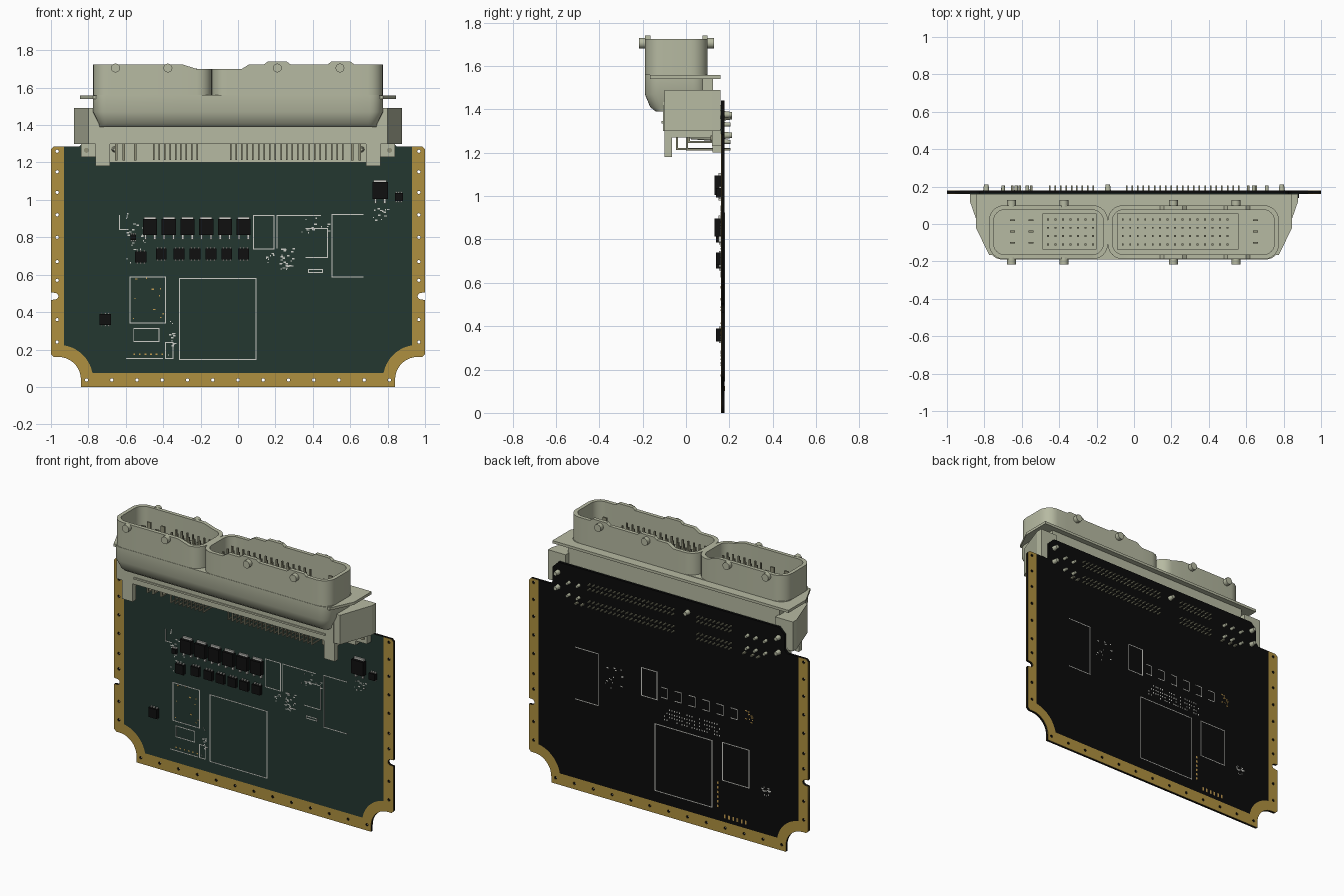
import bpy, bmesh, math, random
from mathutils import Vector, Matrix

random.seed(4)
if "Cube" in bpy.data.objects:
    bpy.data.objects.remove(bpy.data.objects["Cube"])


def mat(name, rgb):
    m = bpy.data.materials.new(name)
    m.use_nodes = True
    m.diffuse_color = (*rgb, 1)
    b = m.node_tree.nodes["Principled BSDF"]
    b.inputs["Base Color"].default_value = (*rgb, 1)
    b.inputs["Roughness"].default_value = 0.7
    return m


GREEN = mat("board green", (0.017, 0.038, 0.030))
GOLD = mat("border gold", (0.43, 0.28, 0.05))
BLACK = mat("board black", (0.003, 0.003, 0.003))
CHIP = mat("chip black", (0.005, 0.005, 0.005))
BEIGE = mat("housing beige", (0.47, 0.49, 0.36))
WHITE = mat("print white", (0.62, 0.62, 0.58))
TIN = mat("pin metal", (0.28, 0.28, 0.19))
PAD = mat("pad orange", (0.55, 0.33, 0.08))


def finish(name, bm, material, smooth=False):
    bmesh.ops.recalc_face_normals(bm, faces=bm.faces)
    me = bpy.data.meshes.new(name)
    bm.to_mesh(me)
    bm.free()
    ob = bpy.data.objects.new(name, me)
    bpy.context.collection.objects.link(ob)
    me.materials.append(material)
    if smooth:
        bpy.ops.object.select_all(action='DESELECT')
        ob.select_set(True)
        bpy.context.view_layer.objects.active = ob
        bpy.ops.object.shade_smooth_by_angle(angle=math.radians(35))
    return ob


def boxes(name, items, material):
    """One object made of boxes (x0, x1, y0, y1, z0, z1)."""
    bm = bmesh.new()
    for x0, x1, y0, y1, z0, z1 in items:
        m = Matrix.Translation(((x0 + x1) / 2, (y0 + y1) / 2, (z0 + z1) / 2)) \
            @ Matrix.Diagonal((x1 - x0, y1 - y0, z1 - z0, 1))
        bmesh.ops.create_cube(bm, size=1, matrix=m)
    return finish(name, bm, material)


def mirrored(items):
    return items + [(-b, -a, *rest) for a, b, *rest in items]


def loft(name, loops, material, cap_start=True, smooth=True):
    bm = bmesh.new()
    rings = [[bm.verts.new(p) for p in lp] for lp in loops]
    for a, b in zip(rings, rings[1:]):
        for i in range(len(a)):
            j = (i + 1) % len(a)
            bm.faces.new((a[i], a[j], b[j], b[i]))
    bm.faces.new(rings[-1])
    if cap_start:
        bm.faces.new(rings[0])
    return finish(name, bm, material, smooth)


def rods(name, items, material, seg=12):
    """Cylinders along y: (x, z, y0, y1, r0, r1)."""
    bm = bmesh.new()
    for x, z, y0, y1, r0, r1 in items:
        m = Matrix.Translation((x, (y0 + y1) / 2, z)) @ Matrix.Rotation(-math.pi / 2, 4, 'X')
        bmesh.ops.create_cone(bm, cap_ends=True, segments=seg, radius1=r0, radius2=r1,
                              depth=y1 - y0, matrix=m)
    return finish(name, bm, material, True)


def plate(name, outlines, y0, y1, material):
    """Flat sheet in the xz plane; later outlines cut holes."""
    cu = bpy.data.curves.new(name, 'CURVE')
    cu.dimensions, cu.fill_mode, cu.extrude = '2D', 'BOTH', (y1 - y0) / 2
    for pts in outlines:
        s = cu.splines.new('POLY')
        s.points.add(len(pts) - 1)
        for p, (x, z) in zip(s.points, pts):
            p.co = (x, z, 0, 1)
        s.use_cyclic_u = True
    cu.materials.append(material)
    ob = bpy.data.objects.new(name, cu)
    bpy.context.collection.objects.link(ob)
    ob.matrix_world = Matrix.Translation((0, (y0 + y1) / 2, 0)) @ Matrix.Rotation(math.pi / 2, 4, 'X')
    bpy.ops.object.select_all(action='DESELECT')
    ob.select_set(True)
    bpy.context.view_layer.objects.active = ob
    bpy.ops.object.convert(target='MESH')


def arc(cx, cz, r, a0, a1, n=10):
    return [(cx + r * math.cos(math.radians(a0 + (a1 - a0) * i / n)),
             cz + r * math.sin(math.radians(a0 + (a1 - a0) * i / n))) for i in range(n + 1)]


def both(half):
    return half + [(-x, z) for x, z in reversed(half)]


# Circuit board with scooped corners, side notches and a raised rear tab
side = [(0.84, 0)] + arc(0.96, 0.04, 0.12, 180, 90) + [(0.985, 0.16), (1, 0.175), (1, 0.465)] \
    + arc(0.978, 0.485, 0.018, 270, 90, 6) + [(1, 0.505), (1, 1.27), (0.985, 1.285)]
tab = [(0.85, 1.285), (0.83, 1.305), (0.83, 1.40), (0.79, 1.44)]
inner = [(0.93, 1.285), (0.93, 0.222)] + arc(0.96, 0.04, 0.185, 99, 169) + [(0.778, 0.075)]
spots = [(0.135 * i, 0.037) for i in range(-6, 7)]
spots += [(s * 0.967, z) for s in (-1, 1) for z in (1.26, 1.15, 1.04, 0.92, 0.80, 0.67, 0.57, 0.36, 0.24)]
holes = [arc(x, z, 0.009, 0, 315, 7) for x, z in spots]
plate("board_core", [both(side + tab)] + holes, 0.163, 0.177, BLACK)
for nm, a, b in (("front_border", 0.1615, 0.163), ("back_border", 0.177, 0.1785)):
    plate(nm, [both(side + inner)] + holes, a, b, GOLD)
plate("front_mask", [both(inner[::-1] + tab)], 0.1615, 0.163, GREEN)
plate("back_mask", [both(inner[::-1] + tab)], 0.177, 0.1785, BLACK)


# Printed outlines on both sides
def frame(x0, x1, z0, z1, sides="lrtb", w=0.005):
    e = {"l": (x0, x0 + w, z0, z1), "r": (x1 - w, x1, z0, z1),
         "b": (x0, x1, z0, z0 + w), "t": (x0, x1, z1 - w, z1)}
    return [e[s] for s in sides]


lines = frame(-0.315, 0.098, 0.145, 0.582) + frame(-0.58, -0.385, 0.34, 0.59) \
    + frame(0.08, 0.195, 0.735, 0.92) + frame(0.5, 0.67, 0.585, 0.925, "ltb")
front_lines = lines + frame(-0.56, -0.42, 0.24, 0.315) + frame(0.205, 0.445, 0.74, 0.92, "lt") \
    + frame(0.36, 0.48, 0.69, 0.85, "rtb") + frame(0.375, 0.455, 0.61, 0.63) \
    + frame(-0.635, -0.585, 0.84, 0.92, "lb") + frame(-0.39, -0.345, 0.15, 0.24) \
    + frame(-0.60, -0.40, 0.15, 0.215, "b")
boxes("front_print", [(a, b, 0.1603, 0.1615, c, d) for a, b, c, d in front_lines], WHITE)
boxes("back_print", [(a, b, 0.1785, 0.1797, c, d) for a, b, c, d in lines], WHITE)


def specks(x0, x1, z0, z1, n, y0):
    out = []
    for _ in range(n):
        x, z = random.uniform(x0, x1), random.uniform(z0, z1)
        out.append((x, x + random.choice((0.006, 0.014)), y0, y0 + 0.0012, z, z + 0.007))
    return out


F, B = 0.1602, 0.1785
marks = specks(0.22, 0.30, 0.62, 0.74, 28, F) + specks(0.32, 0.48, 0.82, 0.90, 14, F) \
    + specks(-0.60, -0.50, 0.66, 0.93, 26, F) + specks(0.72, 0.84, 0.88, 0.95, 12, F) \
    + specks(-0.38, -0.34, 0.15, 0.36, 12, F) + specks(0.14, 0.20, 0.66, 0.71, 8, F)
marks += [(x, x + 0.007, B, B + 0.0012, z, z + 0.009)
          for x in [-0.37 + 0.018 * i for i in range(23)] for z in (0.62, 0.642, 0.664, 0.69)
          if random.random() < 0.75]
for i in range(6):
    x = -0.47 + 0.1 * i
    marks += [(x + a, x + b, B, B + 0.0012, c, d) for a, b, c, d in frame(-0.025, 0.025, 0.76, 0.83, "ltb")]
marks += specks(-0.74, -0.68, 0.32, 0.38, 12, B) + specks(0.32, 0.46, 0.72, 0.86, 14, B)
boxes("print_marks", marks, WHITE)
pads = [(-0.56 + 0.03 * i, -0.55 + 0.03 * i, F, F + 0.0012, 0.17, 0.178) for i in range(6)]
pads += [(-0.56 + 0.03 * i, -0.548 + 0.03 * i, B, B + 0.0012, 0.10, 0.125) for i in range(6)]
pads += [(-0.36, -0.348, B, B + 0.0012, 0.16 + 0.03 * i, 0.175 + 0.03 * i) for i in range(6)]
pads += specks(-0.62, -0.56, 0.76, 0.84, 10, B) + specks(-0.57, -0.40, 0.35, 0.58, 10, F)
boxes("solder_pads", pads, PAD)

# Chips: power transistors with metal tabs and leads, then small packages
chips, metal = [], []
for x, z, w, h in [(-0.47 + 0.1 * i, 0.855, 0.076, 0.085) for i in range(6)] + [(0.76, 1.05, 0.084, 0.09)]:
    chips.append((x - w / 2, x + w / 2, 0.132, 0.162, z - h / 2, z + h / 2))
    metal.append((x - w * 0.42, x + w * 0.42, 0.150, 0.1615, z + h / 2, z + h / 2 + 0.012))
    metal += [(x + d - 0.006, x + d + 0.006, 0.150, 0.1615, z - h / 2 - 0.025, z - h / 2) for d in (-0.025, 0.025)]
small = [(x, 0.71, 0.058) for x in (-0.41, -0.315, -0.23, -0.145, -0.06, 0.03)]
for x, z, w in small + [(-0.52, 0.695, 0.06), (-0.71, 0.36, 0.06), (0.86, 1.015, 0.042), (-0.56, 0.80, 0.03)]:
    chips.append((x - w / 2, x + w / 2, 0.139, 0.162, z - w / 2, z + w / 2))
    metal += [(x + d * w - 0.004, x + d * w + 0.004, 0.152, 0.1615, z - w / 2 - 0.008, z + w / 2 + 0.008)
              for d in (-0.33, 0, 0.33)]
boxes("chips", chips, CHIP)
boxes("chip_leads", metal, WHITE)

# Connector shroud: two open cups on a common rounded base
RIM = [(-1, 1.725), (-0.30, 1.725), (-0.22, 1.70), (0.02, 1.70), (0.06, 1.725), (0.14, 1.725), (0.16, 1.74),
       (0.26, 1.74), (0.28, 1.725), (0.48, 1.725), (0.50, 1.74), (0.60, 1.74), (0.62, 1.725), (1, 1.725)]


def rim(x):
    for (a, za), (b, zb) in zip(RIM, RIM[1:]):
        if a <= x <= b:
            return za + (zb - za) * (x - a) / (b - a)


def ring(x0, x1, y0, y1, r, z):
    breaks = [p[0] for p in RIM if x0 + 0.1 < p[0] < x1 - 0.1]
    pts = arc(x0 + r, y0 + r, r, 180, 270, 6) + [(b, y0) for b in breaks] + arc(x1 - r, y0 + r, r, 270, 360, 6)
    pts += arc(x1 - r, y1 - r, r, 0, 90, 6) + [(b, y1) for b in breaks[::-1]] + arc(x0 + r, y1 - r, r, 90, 180, 6)
    return [Vector((x, y, z(x) if callable(z) else z)) for x, y in pts]


t = 0.024
for nm, x0, x1 in (("right_cup", -0.775, -0.14), ("left_cup", -0.14, 0.775)):
    loft(nm, [ring(x0, x1, -0.188, 0.10, 0.08, 1.55), ring(x0, x1, -0.188, 0.10, 0.08, rim),
              ring(x0 + t, x1 - t, -0.188 + t, 0.10 - t, 0.06, rim),
              ring(x0 + t, x1 - t, -0.188 + t, 0.10 - t, 0.06, 1.58)], BEIGE, cap_start=False)
loft("shroud_base", [ring(-0.775, 0.775, -0.19, 0.10, 0.07, 1.56), ring(-0.775, 0.775, -0.19, 0.10, 0.07, 1.47),
                     ring(-0.745, 0.745, -0.165, 0.10, 0.05, 1.41),
                     ring(-0.74, 0.74, -0.14, 0.10, 0.04, 1.39)], BEIGE)
rods("locking_lugs", [(x, 1.705, -0.217, -0.18, 0.024, 0.024) for x in (-0.655, -0.375, 0.21, 0.545)]
     + [(x, 1.705, 0.09, 0.128, 0.024, 0.024) for x in (-0.655, -0.375, 0.21, 0.545)], BEIGE)

# Terminals and raised blocks inside the cups
boxes("terminal_blocks", [(-0.49, -0.20, -0.135, 0.055, 1.57, 1.60), (-0.09, 0.56, -0.135, 0.055, 1.57, 1.60)], BEIGE)
cols = [-0.46 + 0.04 * i for i in range(7)] + [-0.06 + 0.04 * i for i in range(15)]
boxes("terminals", [(x - .005, x + .005, y - .005, y + .005, 1.59, 1.66) for x in cols for y in (-0.11, -0.065, -0.02, 0.025)]
      + [(x - .014, x + .014, y - .005, y + .005, 1.57, 1.66) for x in (-0.65, -0.55, 0.65) for y in (-0.10, -0.04, 0.02)], TIN)

# Housing: body, flange, slanted end brackets, legs and board standoff
boxes("housing_body", [(-0.757, 0.757, -0.105, 0.125, 1.30, 1.545), (-0.67, 0.70, -0.112, -0.10, 1.335, 1.346)], BEIGE)


def prism(name, pts, z0, z1):
    loft(name, [[(x, y, z) for x, y in pts] for z in (z0, z1)], BEIGE, smooth=False)


prism("flange", both([(0.775, -0.165), (0.845, -0.02), (0.845, 0.16)]), 1.54, 1.557)
for nm, s in (("left_bracket", 1), ("right_bracket", -1)):
    prism(nm, [(s * x, y) for x, y in ((0.75, -0.10), (0.80, -0.10), (0.877, 0.12), (0.877, 0.16), (0.75, 0.16))], 1.30, 1.49)
boxes("legs_and_tabs", mirrored([(0.685, 0.762, -0.10, -0.065, 1.18, 1.31), (0.74, 0.84, 0.12, 0.1615, 1.23, 1.31),
                                 (0.685, 0.762, -0.07, 0.125, 1.27, 1.31)]), BEIGE)
boxes("standoff", [(-0.757, 0.757, 0.122, 0.1615, 1.20, 1.42)], BEIGE)
rods("tab_screws", [(s * 0.81, 1.265, 0.113, 0.122, 0.014, 0.014) for s in (-1, 1)], TIN)

# Bent pins running down from the body and back through the board
pins = []
pin_x = [-0.45 + 0.029 * i for i in range(9)] + [-0.04 + 0.03 * i for i in range(21)]
for x in pin_x:
    for y, z in ((-0.045, 1.213), (0.01, 1.245)):
        pins += [(x - 0.004, x + 0.004, y, y + 0.008, z, 1.31), (x - 0.004, x + 0.004, y, 0.205, z, z + 0.008)]
    pins += [(x - 0.004, x + 0.004, 0.15, 0.205, z, z + 0.008) for z in (1.325, 1.355)]
for x in (-0.65, -0.61, -0.55, 0.61, 0.65):
    pins += [(x - 0.007, x + 0.007, 0.0, 0.01, 1.21, 1.31), (x - 0.007, x + 0.007, 0.0, 0.205, 1.21, 1.22)]
boxes("bent_pins", pins, TIN)

# Pegs that show on the back of the board
pegs = [(x, z, 0.15, 0.212, 0.02, 0.012) for x, z in ((0.79, 1.375), (-0.79, 1.375), (0.79, 1.28), (-0.79, 1.28), (-0.14, 1.365))]
pegs += [(x, z, 0.15, 0.205, 0.012, 0.009) for x in (-0.70, -0.63, -0.57, 0.64, 0.71) for z in (1.25, 1.33)]
rods("back_pegs", pegs, BEIGE)
rods("guide_pegs", [(s * 0.66, 1.27, 0.02, 0.125, 0.008, 0.016) for s in (-1, 1)], BEIGE)
